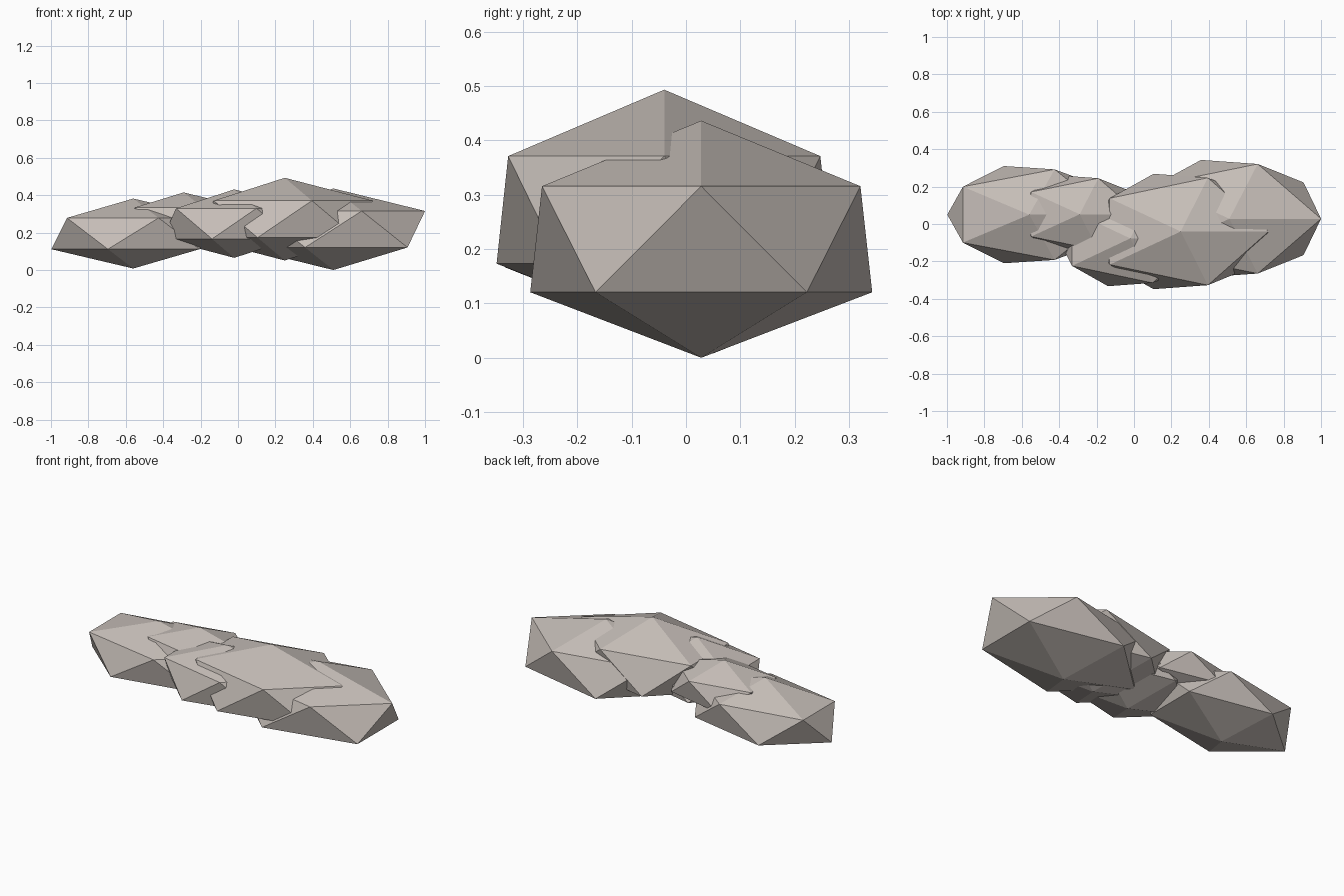
import bpy
import bmesh

if "Cube" in bpy.data.objects:
    bpy.data.objects.remove(bpy.data.objects["Cube"], do_unlink=True)

# Single pale warm grey stone colour
stone = bpy.data.materials.new("pale_warm_grey")
stone.use_nodes = True
colour = (0.56, 0.51, 0.475, 1)
stone.diffuse_color = colour
stone.node_tree.nodes["Principled BSDF"].inputs["Base Color"].default_value = colour


def lump(name, centre, radii):
    """A stretched twenty-sided lump, slightly wider towards its base."""
    bm = bmesh.new()
    bmesh.ops.create_icosphere(bm, subdivisions=1, radius=1)
    for v in bm.verts:
        v.co.y *= 1 - 0.08 * v.co.z
        for i in range(3):
            v.co[i] = centre[i] + v.co[i] * radii[i]
    mesh = bpy.data.meshes.new(name)
    bm.to_mesh(mesh)
    bm.free()
    mesh.materials.append(stone)
    obj = bpy.data.objects.new(name, mesh)
    bpy.context.collection.objects.link(obj)
    return obj


# Five overlapping lumps, from the right end (-x) to the left end (+x)
lump("right_end_lump", (-0.56, 0.05, 0.195), (0.49, 0.295, 0.187))
lump("right_small_lump", (-0.29, 0.052, 0.27), (0.36, 0.235, 0.145))
lump("middle_lump", (-0.02, -0.077, 0.248), (0.43, 0.29, 0.183))
lump("tall_lump", (0.25, -0.04, 0.272), (0.525, 0.35, 0.221))
lump("left_end_lump", (0.51, 0.028, 0.218), (0.548, 0.357, 0.218))
